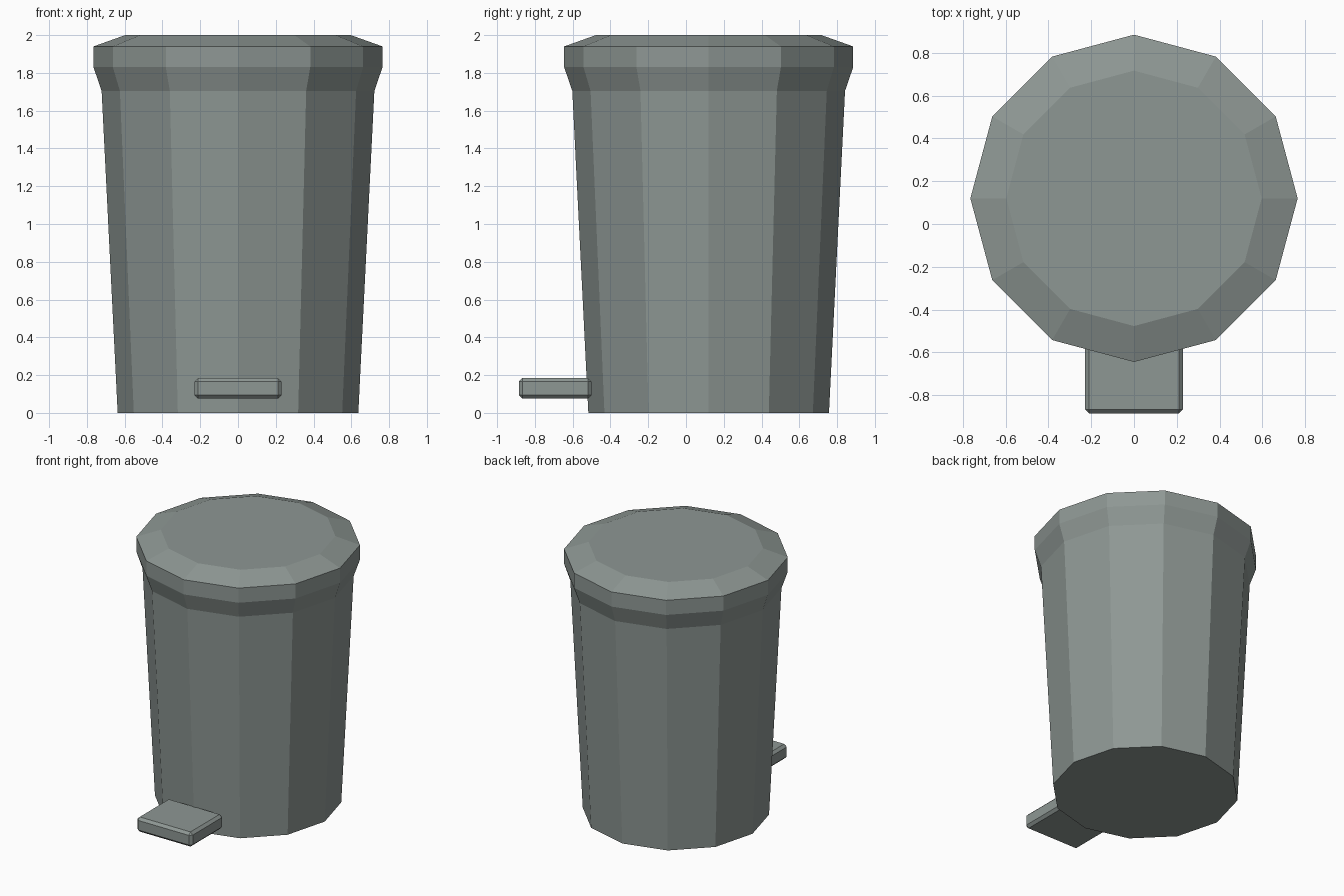
import bpy, bmesh, math

if "Cube" in bpy.data.objects:
    bpy.data.objects.remove(bpy.data.objects["Cube"])

SIDES = 12
CENTRE_Y = 0.12

grey = bpy.data.materials.new("grey_green")
grey.diffuse_color = (0.27, 0.31, 0.295, 1)
grey.use_nodes = True
grey.node_tree.nodes["Principled BSDF"].inputs["Base Color"].default_value = grey.diffuse_color


def finish(bm, name):
    bmesh.ops.recalc_face_normals(bm, faces=bm.faces)
    mesh = bpy.data.meshes.new(name)
    bm.to_mesh(mesh)
    bm.free()
    mesh.materials.append(grey)
    obj = bpy.data.objects.new(name, mesh)
    bpy.context.collection.objects.link(obj)
    return obj


def turned(name, profile, cap_bottom=False, cap_top=False):
    """Twelve-sided shell through (radius, z) rings, corners on the axes."""
    bm = bmesh.new()
    rings = []
    for r, z in profile:
        angles = [2 * math.pi * i / SIDES for i in range(SIDES)]
        rings.append([bm.verts.new((r * math.cos(a), CENTRE_Y + r * math.sin(a), z))
                      for a in angles])
    for low, high in zip(rings, rings[1:]):
        for i in range(SIDES):
            j = (i + 1) % SIDES
            bm.faces.new((low[i], low[j], high[j], high[i]))
    if cap_bottom:
        bm.faces.new(rings[0][::-1])
    if cap_top:
        bm.faces.new(rings[-1])
    return finish(bm, name)


# Tapered bin with closed base
turned("bin_body", [(0.637, 0), (0.722, 1.705)], cap_bottom=True)

# Lid with flared skirt, straight rim and sloped top edge
turned("lid", [(0.722, 1.705), (0.765, 1.83), (0.765, 1.94), (0.597, 2.0)], cap_top=True)

# Foot pedal: chamfered slab
bm = bmesh.new()
bmesh.ops.create_cube(bm, size=1)
for v in bm.verts:
    v.co = (v.co.x * 0.46, -0.693 + v.co.y * 0.384, 0.13 + v.co.z * 0.11)
bmesh.ops.bevel(bm, geom=bm.edges[:], offset=0.019, segments=1, affect='EDGES')
finish(bm, "foot_pedal")
